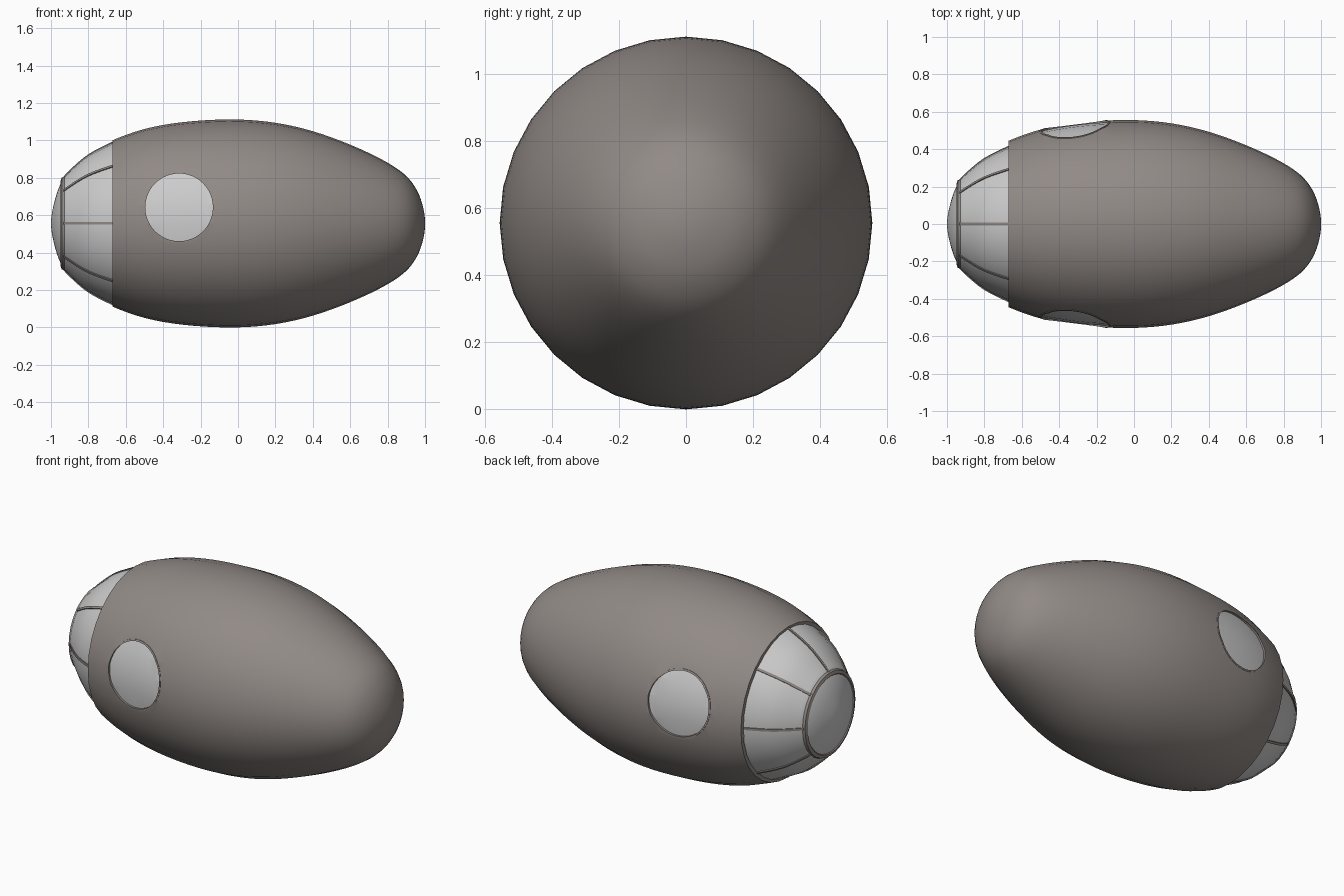
import bpy, bmesh, math
from mathutils import Vector

if "Cube" in bpy.data.objects:
    bpy.data.objects.remove(bpy.data.objects["Cube"])

CZ, SIDES = 0.556, 32

hull_mat = bpy.data.materials.new("hull_paint")
hull_mat.diffuse_color = (0.285, 0.255, 0.24, 1)
hull_mat.use_nodes = True
hull_mat.node_tree.nodes["Principled BSDF"].inputs["Base Color"].default_value = hull_mat.diffuse_color


def curve(keys, steps):
    """Catmull-Rom through (x, radius) keys; the first and last keys are only handles."""
    out = []
    for a, b, c, d in zip(keys, keys[1:], keys[2:], keys[3:]):
        a, b, c, d = map(Vector, (a, b, c, d))
        for i in range(steps):
            t = i / steps
            p = 0.5 * (2 * b + (c - a) * t + (2 * a - 5 * b + 4 * c - d) * t * t
                       + (3 * b - a - 3 * c + d) * t ** 3)
            out.append((p.x, max(p.y, 0)))
    return out + [keys[-2]]


def finish(name, bm, mat=None):
    bmesh.ops.recalc_face_normals(bm, faces=bm.faces)
    me = bpy.data.meshes.new(name)
    bm.to_mesh(me)
    bm.free()
    ob = bpy.data.objects.new(name, me)
    bpy.context.collection.objects.link(ob)
    if mat:
        me.materials.append(mat)
    return ob


def lathe(name, prof, closed=False, mat=None):
    """Revolve an (x, radius) profile about the long axis."""
    bm = bmesh.new()
    rings = []
    for x, r in prof:
        if r < 1e-5:
            rings.append([bm.verts.new((x, 0, CZ))] * SIDES)
        else:
            rings.append([bm.verts.new((x, r * math.sin(math.tau * i / SIDES),
                                        CZ + r * math.cos(math.tau * i / SIDES)))
                          for i in range(SIDES)])
    pairs = list(zip(rings, rings[1:])) + ([(rings[-1], rings[0])] if closed else [])
    for a, b in pairs:
        for i in range(SIDES):
            j = (i + 1) % SIDES
            quad = list(dict.fromkeys((a[i], a[j], b[j], b[i])))
            if len(quad) > 2:
                bm.faces.new(quad)
    return finish(name, bm, mat)


def cylinder(name, radius):
    bm = bmesh.new()
    bmesh.ops.create_cone(bm, cap_ends=True, segments=48, radius1=radius, radius2=radius, depth=2)
    ob = finish(name, bm)
    ob.rotation_euler.x = math.pi / 2
    ob.location = (-0.315, 0, 0.642)
    ob.hide_render = True
    return ob


def select(ob):
    bpy.ops.object.select_all(action='DESELECT')
    ob.select_set(True)
    bpy.context.view_layer.objects.active = ob


def cut(ob, cutter, op):
    mod = ob.modifiers.new("cut", 'BOOLEAN')
    mod.object, mod.operation, mod.solver = cutter, op, 'EXACT'
    select(ob)
    bpy.ops.object.modifier_apply(modifier=mod.name)


# Hull: hollow egg-shaped shell, open at the dome end
outer = curve([(-0.72, 0.41), (-0.67, 0.445), (-0.5, 0.505), (-0.3, 0.541), (-0.06, 0.556),
               (0.15, 0.545), (0.35, 0.507), (0.55, 0.441), (0.75, 0.352), (0.885, 0.267),
               (0.955, 0.18), (0.99, 0.085), (1.0, 0), (0.99, -0.085)], 4)
inner = [(x - 0.03 * (x + 0.67) / 1.67, r * 0.95) for x, r in reversed(outer)]
hull = lathe("hull", outer + inner, True, hull_mat)

# Side windows: round holes through the hull, each with a frame and a recessed pane
hole, opening = cylinder("hole_cutter", 0.19), cylinder("pane_cutter", 0.181)
cut(hull, hole, 'DIFFERENCE')
belt = [p for p in outer if p[0] < 0.05]


def layer(top, bottom):
    return [(x, r - top) for x, r in belt] + [(x, r - bottom) for x, r in reversed(belt)]


frames = lathe("window_frames", layer(-0.002, 0.025), True, hull_mat)
cut(frames, hole, 'INTERSECT')
cut(frames, opening, 'DIFFERENCE')
panes = lathe("window_panes", layer(0.01, 0.02), True)
cut(panes, opening, 'INTERSECT')
for cutter in (hole, opening):
    bpy.data.objects.remove(cutter)

# Glazed dome at the other end
dome_prof = curve([(-0.55, 0.48), (-0.665, 0.434), (-0.8, 0.364), (-0.9, 0.279), (-0.94, 0.23),
                   (-0.978, 0.13), (-1.0, 0), (-0.978, -0.13)], 4)
dome = lathe("dome_glass", dome_prof)

# Ring around the round end pane
ring = lathe("dome_ring", [(-0.922, 0.24), (-0.928, 0.25), (-0.942, 0.246),
                           (-0.948, 0.228), (-0.935, 0.215)], True, hull_mat)

# Eight ribs running from the hull to the ring
bm = bmesh.new()
path = [p for p in dome_prof if p[0] > -0.941]
for k in range(8):
    a = math.tau * k / 8
    out = Vector((0, math.sin(a), math.cos(a)))
    side = Vector((0, math.cos(a), -math.sin(a))) * 0.007
    rows = []
    for x, r in path:
        base = Vector((x, 0, CZ))
        rows.append([bm.verts.new(base + out * (r + h) + side * s)
                     for h, s in ((-0.01, -1), (0.006, -1), (0.006, 1), (-0.01, 1))])
    for p, q in zip(rows, rows[1:]):
        for i in range(4):
            bm.faces.new((p[i], p[(i + 1) % 4], q[(i + 1) % 4], q[i]))
    bm.faces.new(rows[0])
    bm.faces.new(rows[-1])
ribs = finish("dome_ribs", bm, hull_mat)

# The dome is slightly narrower than it is tall
for ob in (dome, ring, ribs):
    ob.scale.y = 0.955

for ob in (hull, frames, panes, dome, ring, ribs):
    select(ob)
    bpy.ops.object.shade_smooth_by_angle(angle=math.radians(35))
